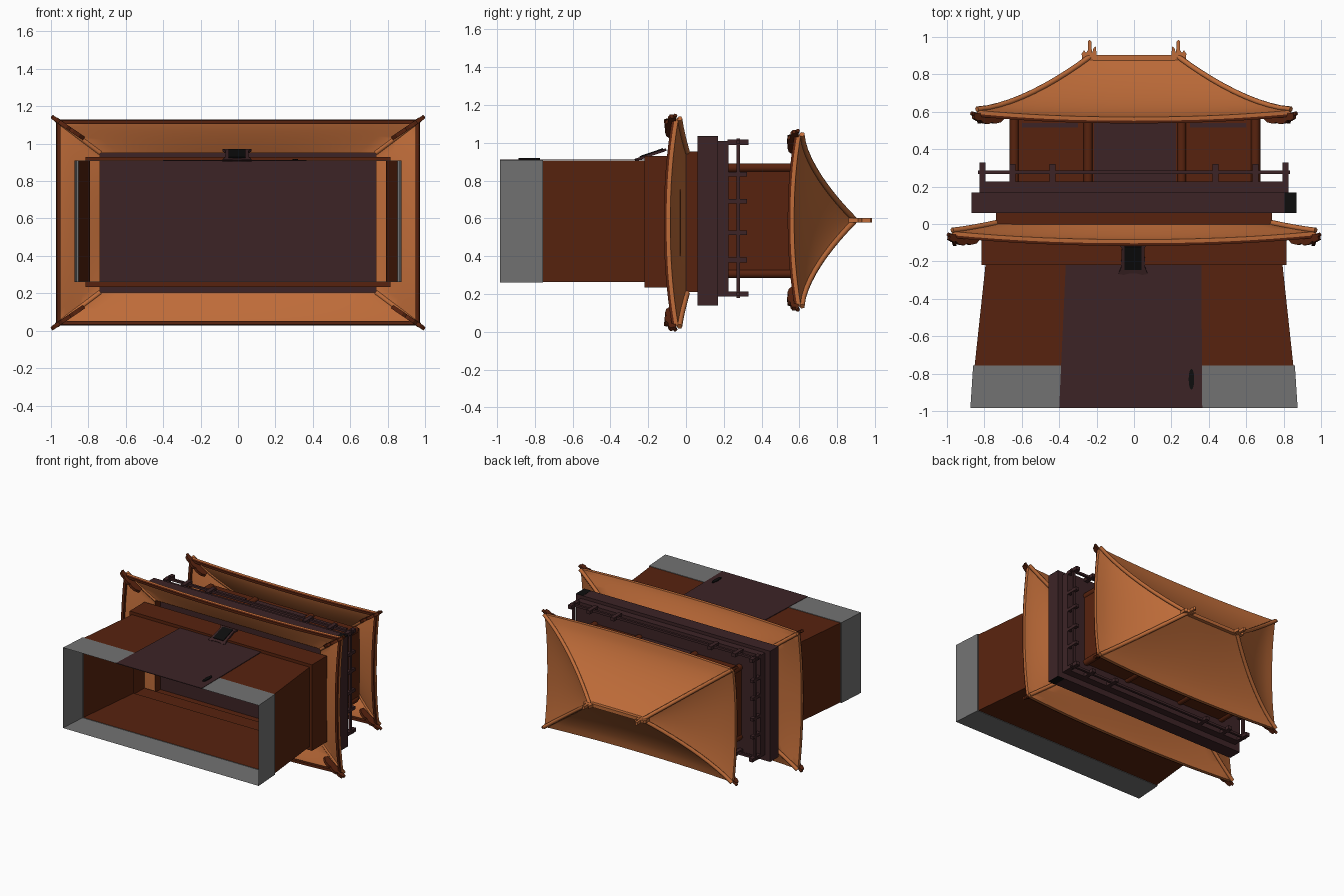
import bpy, bmesh, math
from mathutils import Vector

if "Cube" in bpy.data.objects:
    bpy.data.objects.remove(bpy.data.objects["Cube"])

# The gatehouse lies on its back: its height runs along +y, its facade faces +z
C = 0.58  # depth centre line


def mat(name, col):
    m = bpy.data.materials.new(name)
    m.diffuse_color = (*col, 1)
    m.use_nodes = True
    m.node_tree.nodes["Principled BSDF"].inputs["Base Color"].default_value = m.diffuse_color
    return m


ORANGE = mat("orange_tile", (0.52, 0.15, 0.041))
BROWN = mat("red_brown_wood", (0.097, 0.0165, 0.0045))
PLUM = mat("dark_plum_wood", (0.046, 0.0175, 0.0195))
GREY = mat("grey_stone", (0.17, 0.17, 0.17))
BLACK = mat("black", (0.004, 0.004, 0.004))


def make(name, verts, faces, mats, idx=None, smooth=False):
    me = bpy.data.meshes.new(name)
    me.from_pydata([tuple(v) for v in verts], [], faces)
    for m in mats:
        me.materials.append(m)
    if idx:
        for p, i in zip(me.polygons, idx):
            p.material_index = i
    bm = bmesh.new()
    bm.from_mesh(me)
    bmesh.ops.remove_doubles(bm, verts=bm.verts, dist=1e-5)
    bmesh.ops.recalc_face_normals(bm, faces=bm.faces)
    bm.to_mesh(me)
    bm.free()
    ob = bpy.data.objects.new(name, me)
    bpy.context.collection.objects.link(ob)
    if smooth:
        bpy.ops.object.select_all(action='DESELECT')
        ob.select_set(True)
        bpy.context.view_layer.objects.active = ob
        bpy.ops.object.shade_smooth_by_angle(angle=math.radians(30))
    return ob


def box(name, x0, x1, y0, y1, z0, z1, m):
    v = [(x, y, z) for x in (x0, x1) for y in (y0, y1) for z in (z0, z1)]
    f = [(0, 1, 3, 2), (4, 6, 7, 5), (0, 4, 5, 1), (2, 3, 7, 6), (0, 2, 6, 4), (1, 5, 7, 3)]
    return make(name, v, f, [m])


def rings(name, rows, m):
    # open rectangular shell through rows of (y, half width, z0, z1)
    v, f = [], []
    for y, hx, z0, z1 in rows:
        v += [(-hx, y, z0), (hx, y, z0), (hx, y, z1), (-hx, y, z1)]
    for r in range(len(rows) - 1):
        for k in range(4):
            a, b = r * 4 + k, r * 4 + (k + 1) % 4
            f.append((a, b, b + 4, a + 4))
    return make(name, v, f, [m])


def plate(name, pts, origin, u, w, thick, m):
    # flat profile extruded: point = origin + a*u + b*w
    u, w, o = Vector(u).normalized(), Vector(w).normalized(), Vector(origin)
    n = u.cross(w) * thick / 2
    k = len(pts)
    v = [o + u * a + w * b + s * n for s in (-1, 1) for a, b in pts]
    f = [tuple(range(k)), tuple(range(2 * k - 1, k - 1, -1))]
    f += [(i, (i + 1) % k, (i + 1) % k + k, i + k) for i in range(k)]
    return make(name, v, f, [m])


def tube(name, pts, r, m):
    cu = bpy.data.curves.new(name, 'CURVE')
    cu.dimensions = '3D'
    cu.bevel_depth = r
    cu.bevel_resolution = 1
    cu.use_fill_caps = True
    sp = cu.splines.new('POLY')
    sp.points.add(len(pts) - 1)
    for p, q in zip(sp.points, pts):
        p.co = (*q, 1)
    cu.materials.append(m)
    ob = bpy.data.objects.new(name, cu)
    bpy.context.collection.objects.link(ob)
    return ob


def roof(name, cz, inner, outer, ytop, ymid, lift, power, tip):
    NS, NT = 16, 10
    v, f, idx = [], [], []

    def surf(side, s, t, inset=0, dy=0):
        # side 0/2 run along x, side 1/3 along z
        def corner(h):
            a, b = h
            return [(s * a, -b), (a, s * b), (-s * a, b), (-a, -s * b)][side]
        i = corner(inner)
        o = corner((outer[0] - inset, outer[1] - inset))
        y = ytop + (ymid + lift * abs(s) ** 2.2 - ytop) * (1 - (1 - t) ** power)
        return Vector((i[0] + (o[0] - i[0]) * t, y + dy, cz + i[1] + (o[1] - i[1]) * t))

    extra = [(0, -0.02), (0.004, -0.034), (0.024, -0.034), (0.024, -0.012)]
    for side in range(4):
        base = len(v)
        for r in range(NT + 1 + len(extra)):
            for k in range(NS + 1):
                s = -1 + 2 * k / NS
                v.append(surf(side, s, r / NT) if r <= NT else surf(side, s, 1, *extra[r - NT - 1]))
        for r in range(NT + len(extra)):
            for k in range(NS):
                a = base + r * (NS + 1) + k
                f.append((a, a + 1, a + NS + 2, a + NS + 1))
                idx.append(1 if r > NT else 0)
    make(name, v, f, [ORANGE, BROWN], idx, True)
    # hip ridges with upturned tips, and curled brackets under the corners
    for side in range(4):
        pts = [surf(side, 1, t / 10) + Vector((0, 0.006, 0)) for t in range(11)]
        tube(name + "_hip_ridge", pts, 0.015, ORANGE)
        p = pts[-1]
        sx, sz = (1 if p.x > 0 else -1), (1 if p.z > cz else -1)
        d = Vector((sx, 0, sz * 0.68)).normalized()
        end = Vector((sx * tip[0], p.y - 0.022, cz + sz * tip[1]))
        tube(name + "_corner_tip", [p - d * 0.03 - Vector((0, 0.03, 0)), p - Vector((0, 0.03, 0)), end], 0.011, BROWN)
        prof = [(0.02, -0.02), (0.025, -0.05), (0.0, -0.062), (-0.02, -0.06), (-0.04, -0.076),
                (-0.07, -0.08), (-0.09, -0.07), (-0.11, -0.078), (-0.15, -0.07), (-0.18, -0.045), (-0.17, -0.015)]
        plate(name + "_corner_bracket", prof, p, d, (0, 1, 0), 0.022, BROWN)


# Ground storey: stone footing, tapered walls, top band, neck
rings("stone_footing", [(-0.985, 0.875, 0.26, 0.91), (-0.757, 0.86, 0.26, 0.91), (-0.757, 0.852, 0.264, 0.906)], GREY)
rings("lower_walls", [(-0.757, 0.852, 0.264, 0.906), (-0.2, 0.792, 0.264, 0.906)], BROWN)
rings("wall_band", [(-0.22, 0.792, 0.264, 0.906), (-0.22, 0.815, 0.235, 0.93), (-0.03, 0.815, 0.235, 0.93)], BROWN)
rings("neck", [(-0.005, 0.737, 0.21, 0.955), (0.065, 0.737, 0.21, 0.955)], BROWN)
plate("gate_door", [(-0.4, -0.985), (0.365, -0.985), (0.36, -0.22), (-0.365, -0.22)],
      (0, 0, 0.9105), (1, 0, 0), (0, 1, 0), 0.005, PLUM)
plate("door_handle", [(0.015 * math.cos(a * math.pi / 6), 0.057 * math.sin(a * math.pi / 6)) for a in range(12)],
      (0.307, -0.83, 0.915), (1, 0, 0), (0, 1, 0), 0.008, BLACK)

# Tilted sign board: frame and blank panel
tilt = Vector((0, 0.16, 0.055)).normalized()
plate("sign_frame", [(-0.05, -0.09), (-0.02, -0.082), (0.02, -0.082), (0.05, -0.09), (0.078, -0.085), (0.065, -0.05),
                     (0.06, 0.06), (0.078, 0.085), (-0.078, 0.085), (-0.06, 0.06), (-0.065, -0.05), (-0.078, -0.085)],
      (-0.005, -0.185, 0.937), (1, 0, 0), tilt, 0.014, PLUM)
plate("sign_panel", [(-0.045, -0.06), (0.045, -0.06), (0.045, 0.07), (-0.045, 0.07)],
      (-0.005, -0.188, 0.946), (1, 0, 0), tilt, 0.006, BLACK)

# Lower skirt roof and upper hipped roof
roof("lower_roof", 0.578, (0.737, 0.373), (0.972, 0.55), 0.0, -0.083, 0.043, 1.25, (0.995, 0.568))
roof("upper_roof", 0.59, (0.24, 0.004), (0.84, 0.455), 0.885, 0.572, 0.036, 1.6, (0.87, 0.475))
box("roof_ridge", -0.22, 0.22, 0.865, 0.903, 0.576, 0.604, ORANGE)
finial = [(-0.03, -0.03), (0.04, -0.045), (0.045, 0.02), (0.04, 0.06), (0.028, 0.05), (0.022, 0.025), (0.018, 0.05),
          (0.018, 0.085), (0.008, 0.095), (-0.002, 0.085), (0.0, 0.04), (-0.012, 0.025), (-0.022, 0.04), (-0.035, 0.02)]
for s in (-1, 1):
    plate("ridge_finial", [(-a, b) for a, b in finial], (s * 0.245, 0.89, 0.59), (s, 0, 0), (0, 1, 0), 0.024, ORANGE)

# Balcony slab, dark end faces and raised floor edge
box("balcony_slab", -0.87, 0.867, 0.06, 0.168, 0.14, 1.035, PLUM)
for z in (0.139, 1.033):
    box("balcony_dark_end", 0.805, 0.868, 0.06, 0.168, z, z + 0.003, BLACK)
box("balcony_floor", -0.825, 0.825, 0.168, 0.226, 0.187, 1.01, PLUM)

# Balcony railing
ZB, ZF = 0.2, 1.003
for z in (ZB, ZF):
    box("rail_long", -0.835, 0.835, 0.267, 0.286, z - 0.009, z + 0.009, PLUM)
    for x in (0.435, 0.65, 0.81):
        for s in (-1, 1):
            box("rail_post", s * x - 0.016, s * x + 0.016, 0.22, 0.33 if x > 0.8 else 0.322, z - 0.014, z + 0.014, PLUM)
for s in (-1, 1):
    box("rail_side", s * 0.81 - 0.009, s * 0.81 + 0.009, 0.267, 0.286, ZB - 0.02, ZF + 0.02, PLUM)
    for z in (0.38, 0.524, 0.69, 0.834):
        box("side_rail_post", s * 0.81 - 0.014, s * 0.81 + 0.014, 0.22, 0.322, z - 0.012, z + 0.012, PLUM)

# Upper storey: walls, columns, door and beams
box("upper_walls", -0.655, 0.665, 0.22, 0.6, 0.3, 0.872, BROWN)
box("upper_door", -0.215, 0.225, 0.226, 0.56, 0.871, 0.878, PLUM)
for z in (0.308, 0.868):
    for x in (-0.64, -0.245, 0.255, 0.65):
        tube("upper_column", [(x, 0.22, z), (x, 0.58, z)], 0.026, BROWN)
    for s in (-1, 1):
        box("upper_beam", s * 0.45 - 0.15, s * 0.45 + 0.15, 0.515, 0.54, z - 0.012, z + 0.012, PLUM)
